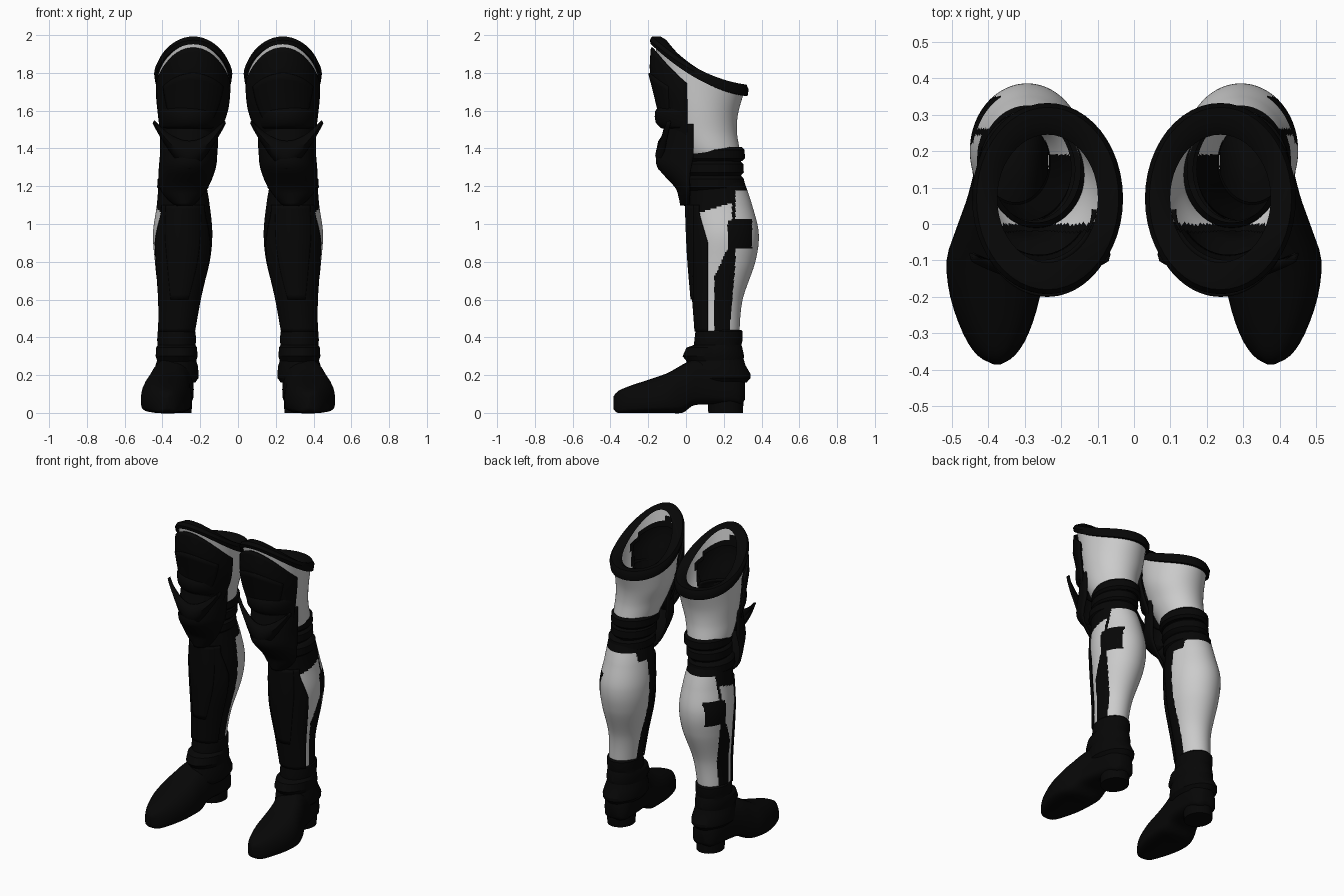
import bpy, bmesh, math
from math import sin, cos, pi

if "Cube" in bpy.data.objects:
    bpy.data.objects.remove(bpy.data.objects["Cube"])


def material(name, v):
    m = bpy.data.materials.new(name)
    m.diffuse_color = (v, v, v, 1)
    m.use_nodes = True
    m.node_tree.nodes["Principled BSDF"].inputs["Base Color"].default_value = m.diffuse_color
    return m


LIGHT, BLACK = 0, 1
MATS = [material("light_grey", 0.6), material("black", 0.002)]


def clamp(v, lo=0.0, hi=1.0):
    return max(lo, min(hi, v))


def skin(name, rows, closed=True, paint=None, caps=True, thick=0, angle=40):
    """Skin rows of points, then mirror the part to the other leg."""
    bm = bmesh.new()
    vs = [[bm.verts.new(p) for p in r] for r in rows]
    n = len(rows[0])
    for r0, r1 in zip(vs, vs[1:]):
        for i in range(n if closed else n - 1):
            j = (i + 1) % n
            bm.faces.new((r0[i], r0[j], r1[j], r1[i]))
    if closed and caps:
        bm.faces.new(vs[0])
        bm.faces.new(vs[-1])
    bmesh.ops.recalc_face_normals(bm, faces=bm.faces)
    hidden = []
    for f in bm.faces:
        colour = paint(f.calc_center_median()) if paint else BLACK
        if colour is None:
            hidden.append(f)
        else:
            f.material_index = colour
    bmesh.ops.delete(bm, geom=hidden, context='FACES')
    me = bpy.data.meshes.new(name)
    bm.to_mesh(me)
    bm.free()
    for m in MATS:
        me.materials.append(m)
    ob = bpy.data.objects.new(name, me)
    bpy.context.collection.objects.link(ob)
    bpy.ops.object.select_all(action='DESELECT')
    ob.select_set(True)
    bpy.context.view_layer.objects.active = ob
    bpy.ops.object.shade_smooth_by_angle(angle=math.radians(angle))
    if thick:
        s = ob.modifiers.new("thickness", 'SOLIDIFY')
        s.thickness, s.offset = thick, 0
    ob.modifiers.new("other_leg", 'MIRROR').use_axis = (True, False, False)
    return ob


def smooth(keys, steps):
    """Catmull-Rom interpolation of key rings."""
    out = []
    for i in range(len(keys) - 1):
        p = [keys[max(0, min(len(keys) - 1, i + d))] for d in (-1, 0, 1, 2)]
        for s in range(steps):
            t = s / steps
            out.append([0.5 * (2 * b + (c - a) * t + (2 * a - 5 * b + 4 * c - d) * t * t
                               + (3 * b - a - 3 * c + d) * t ** 3)
                        for a, b, c, d in zip(*p)])
    return out + [list(keys[-1])]


def sweep(t):
    # rise of the thigh opening from back (t=1) to front (t=-1)
    return -0.1275 * t + 0.0475 * t * t


def ring(key, n=48, ymax=None):
    """Ellipse (z, cx, cy, rx, ry, rise); ymax keeps only the part in front of it."""
    z, cx, cy, rx, ry = key[:5]
    k = key[5] if len(key) > 5 else 0
    if ymax is None:
        angs = [2 * pi * i / n for i in range(n)]
    else:
        lim = ymax(z) if callable(ymax) else ymax
        h = math.acos(clamp((cy - lim) / ry, -1, 1))
        angs = [-pi / 2 - h + 2 * h * i / (n - 1) for i in range(n)]
    return [(cx + rx * cos(a), cy + ry * sin(a), z + k * sweep(sin(a))) for a in angs]


def tube(name, keys, steps=1, n=48, caps=False, **kw):
    return skin(name, [ring(k, n) for k in smooth(keys, steps)], caps=caps, **kw)


def shell(name, keys, ymax, steps=3, n=25, thick=0.012):
    return skin(name, [ring(k, n, ymax) for k in smooth(keys, steps)], closed=False, thick=thick)


# Thigh: light cloth, open where the front armour covers it
def thigh_paint(c):
    edge = 1.69 + 1.25 * sweep((c.y - 0.07) / 0.235)
    if c.y < -0.02 and c.z < edge - 0.03:
        return None
    return BLACK if c.y < 0.0 and c.z < edge else LIGHT


tube("thigh", [(1.36, .27, .14, .125, .15, .05), (1.40, .27, .125, .135, .16, .1),
               (1.50, .255, .09, .155, .18, .2), (1.62, .24, .075, .178, .2, .5),
               (1.775, .237, .07, .187, .235, 1.06)],
     steps=8, n=96, paint=thigh_paint)

# Thick rolled rim round the open top
tube("thigh_rim", [(1.765, .237, .07, .187, .237, 1.08), (1.763, .237, .07, .202, .256, 1.08),
                   (1.795, .237, .07, .207, .262, 1.02), (1.818, .237, .07, .195, .25, 1),
                   (1.818, .237, .07, .165, .205, 1), (1.80, .237, .07, .138, .175, 1)])

# Thigh armour with raised centre panel
thigh_plate = [(1.71, .237, .05, .195, .23, 1.28), (1.65, .238, .06, .195, .245, .85),
               (1.58, .24, .06, .187, .212, .5), (1.50, .25, .07, .17, .19, .2),
               (1.42, .26, .09, .152, .18, .1)]
shell("thigh_armour", thigh_plate, 0.005, steps=4)
shell("thigh_panel", [(z, cx, cy, rx, ry + .01, k) for z, cx, cy, rx, ry, k in thigh_plate[1:4]],
      -0.09, thick=.01)

# Knee: upper lame, cap, winged guard
shell("knee_lame", [(1.62, .255, .04, .155, .175), (1.595, .255, .04, .163, .198),
                    (1.54, .255, .04, .158, .195), (1.51, .255, .04, .152, .165)], 0.0, steps=2)
shell("knee_cap", [(1.53, .258, .05, .15, .155), (1.42, .26, .05, .148, .185),
                   (1.36, .262, .05, .146, .2), (1.30, .268, .06, .147, .205),
                   (1.20, .287, .08, .14, .135), (1.15, .29, .08, .11, .115),
                   (1.10, .285, .06, .05, .085)],
      lambda z: .04 - clamp((1.36 - z) / .1) * .02)


def wing_row(u):
    a = abs(u)
    x, y = .258 + .188 * u, -.152 + .06 * a ** 1.6
    z, h = 1.365 + .175 * a ** 1.6, .07 * (1 - a ** 1.3) + .004
    return [(x, y + .012, z + h), (x, y - .004, z), (x, y + .012, z - h)]


skin("knee_wings", [wing_row(i / 12) for i in range(-12, 13)], closed=False, thick=.014)

# Overlapping bands round the back of the knee
bands = []
for z, cx, r in ((1.37, .268, .142), (1.295, .278, .136), (1.215, .292, .14)):
    for dz, dr in ((.037, -.014), (.022, 0), (-.022, .002), (-.037, -.012)):
        bands.append((z + dz, cx, .15, r + dr - .006, r + dr + .018))
tube("knee_bands", bands, angle=25)


# Calf: light back, dark shin and outer strap
def shin_edge(z):
    return .07 + clamp((1.05 - z) / .15) * .045


def calf_paint(c):
    y, z = c.y, c.z
    if z < .43 or z > 1.18:
        return BLACK
    if c.x < .295 + clamp(.6 - z, 0, .2) * .15:          # inner half
        return LIGHT if y > (.26 if z > 1.12 else .19) else BLACK
    back = .35 if .87 < z < 1.03 else .262 - clamp((.8 - z) / .35) * .03
    if y > back:
        return LIGHT
    right = .243 if z > 1.02 else .22 if z > .87 else .15 + clamp((z - .72) / .15) * .07
    top = 1.06 + max(0, y - .07) * .3
    return LIGHT if shin_edge(z) < y < right and z < top else BLACK


calf = [(1.22, .295, .16, .125, .15), (1.1, .29, .18, .14, .17), (.95, .293, .2, .157, .185),
        (.8, .295, .195, .145, .172), (.6, .31, .17, .11, .13), (.43, .325, .168, .095, .115),
        (.38, .325, .168, .095, .115)]
tube("calf", calf, steps=16, n=160, paint=calf_paint)

# Shin guard with raised ridge
shell("shin_guard", [(z, cx, cy, rx + (.005 if z > .9 else .01), ry + .004)
                     for z, cx, cy, rx, ry in calf[1:6]], shin_edge, steps=6, thick=.008)
shell("shin_ridge", [(z, cx, cy, rx, ry + .012) for z, cx, cy, rx, ry in calf[1:5]],
      0.04, steps=5, thick=.008)

# Ankle cuffs
tube("ankle_cuff", [(.44, .325, .175, .092, .115), (.43, .325, .175, .1, .125),
                    (.385, .325, .172, .103, .128), (.36, .325, .168, .1, .125),
                    (.345, .325, .15, .108, .148), (.30, .325, .145, .111, .163),
                    (.265, .325, .155, .1, .145)], angle=25)
tube("ankle_skirt", [(.29, .325, .155, .1, .148), (.25, .325, .158, .112, .158),
                     (.205, .326, .167, .118, .175), (.185, .326, .167, .117, .175),
                     (.16, .325, .16, .098, .16)], angle=25)


# Boot, skinned from toe to heel
def boot_row(y, cx, w, zb, zt, n=28):
    row, h = [], zt - zb
    for i in range(n):
        c, s = cos(2 * pi * i / n), sin(2 * pi * i / n)
        x = cx + w * math.copysign(abs(c) ** .7, c)
        z = zb + h * (.35 + .65 * s) if s > 0 else zb + h * .35 * (1 - abs(s) ** .4)
        row.append((x, y, z))
    return row


boot = [(-.385, .375, .01, .02, .085), (-.36, .378, .052, .0, .115), (-.3, .379, .09, 0, .142),
        (-.2, .381, .123, 0, .175), (-.1, .38, .134, 0, .21), (-.02, .368, .122, 0, .255),
        (.03, .357, .115, .035, .28), (.08, .347, .108, .045, .29), (.16, .335, .1, .045, .29),
        (.25, .326, .09, .045, .26), (.29, .325, .07, .045, .22), (.312, .325, .04, .07, .18)]
skin("boot", [boot_row(*k) for k in smooth(boot, 3)], angle=50)
tube("boot_heel", [(0, .328, .21, .082, .092), (.035, .328, .21, .084, .093),
                   (.09, .328, .21, .084, .095)], n=24, caps=True)
